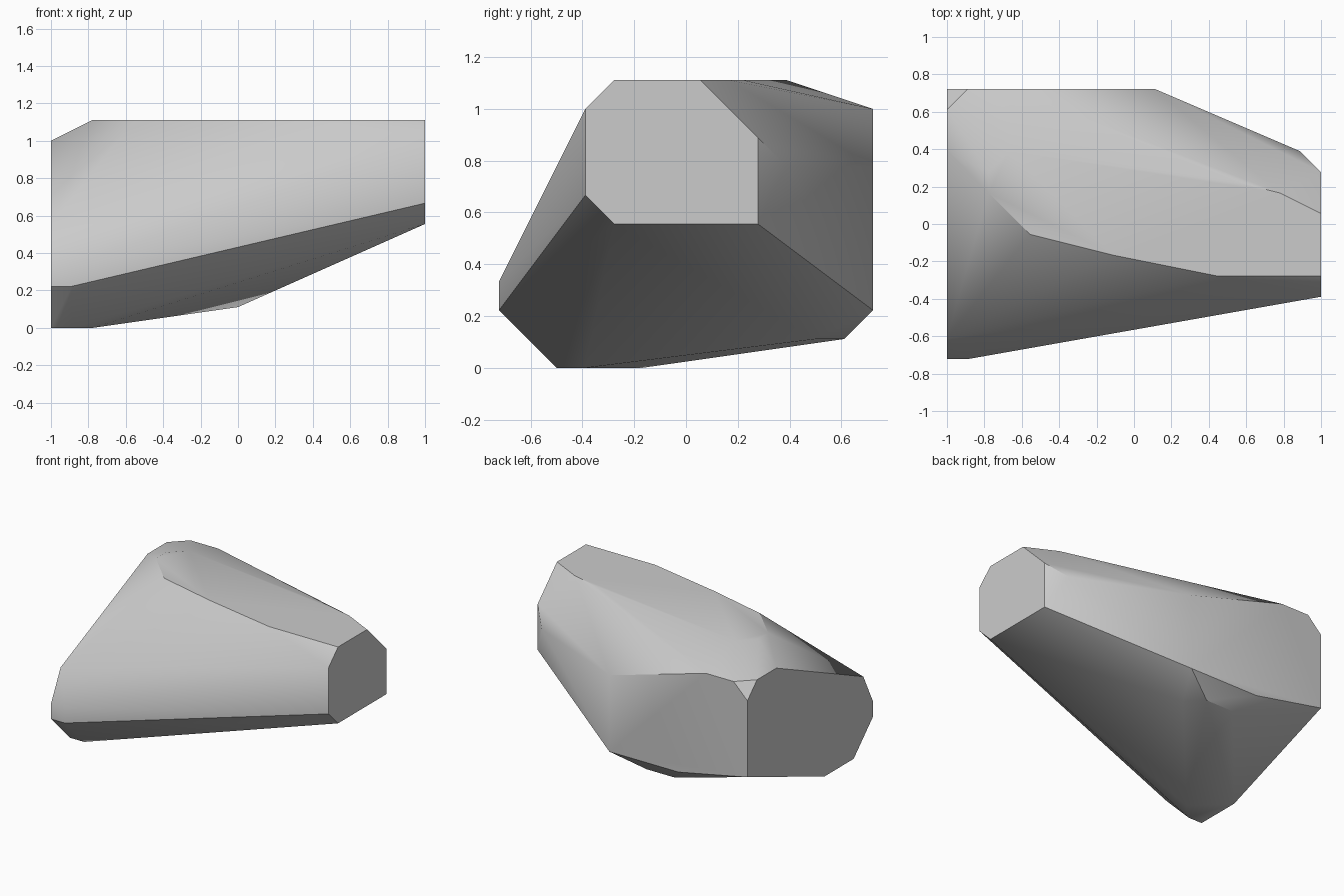
import bpy
import bmesh
import math

default_cube = bpy.data.objects.get("Cube")
if default_cube:
    bpy.data.objects.remove(default_cube, do_unlink=True)

STEP = 1 / 18  # all corners sit on this modelling grid


def on_plane(axis, level, outline):
    """Place a flat outline on the plane where the given axis equals level."""
    corners = []
    for pair in outline:
        corner = list(pair)
        corner.insert("xyz".index(axis), level)
        corners.append(corner)
    return corners


# Flat facets of the rock
narrow_end = on_plane("x", 18, [(-7, 12), (-5, 10), (5, 10), (5, 16),
                                (1, 20), (-5, 20), (-7, 18)])
broad_end = on_plane("x", -18, [(13, 16), (11, 18), (7, 18), (-11, 10), (-13, 6),
                                (-13, 4), (-9, 0), (-3, 0), (13, 6)])
flat_top = on_plane("z", 20, [(8, -5), (-2, -3), (-10, -1), (-14, 3), (-14, 5),
                              (-12, 7), (10, 4), (14, 3)])
back_wall = on_plane("y", 13, [(-16, 18), (-12, 18), (2, 14), (2, 4), (-8, 4)])
front_ridge = on_plane("y", -13, [(-16, 4), (-16, 6)])
underside = on_plane("z", 2, [(-2, 11), (-6, 11), (0, 9)])
foot = on_plane("z", 0, [(-16, -9), (-14, -7)])
back_shoulder = [(16, 7, 14)]

# Wrap the facets in one convex skin
bm = bmesh.new()
for facet in (narrow_end, broad_end, flat_top, back_wall, front_ridge,
              underside, foot, back_shoulder):
    for corner in facet:
        bm.verts.new([value * STEP for value in corner])
hull = bmesh.ops.convex_hull(bm, input=bm.verts)
unused = {v for v in hull["geom_interior"] + hull["geom_unused"]
          if isinstance(v, bmesh.types.BMVert)}
bmesh.ops.delete(bm, geom=list(unused), context="VERTS")
bmesh.ops.dissolve_limit(bm, angle_limit=math.radians(0.5),
                         verts=bm.verts, edges=bm.edges)
bmesh.ops.recalc_face_normals(bm, faces=bm.faces)

mesh = bpy.data.meshes.new("rock")
bm.to_mesh(mesh)
bm.free()
rock = bpy.data.objects.new("rock", mesh)
bpy.context.collection.objects.link(rock)

# Plain stone colour
stone = bpy.data.materials.new("stone_grey")
stone.use_nodes = True
grey = (0.6, 0.6, 0.6, 1)
stone.diffuse_color = grey
stone.node_tree.nodes["Principled BSDF"].inputs["Base Color"].default_value = grey
mesh.materials.append(stone)

# Soft shading with crisp facet edges
bpy.ops.object.select_all(action="DESELECT")
rock.select_set(True)
bpy.context.view_layer.objects.active = rock
bpy.ops.object.shade_smooth_by_angle(angle=math.radians(30))
